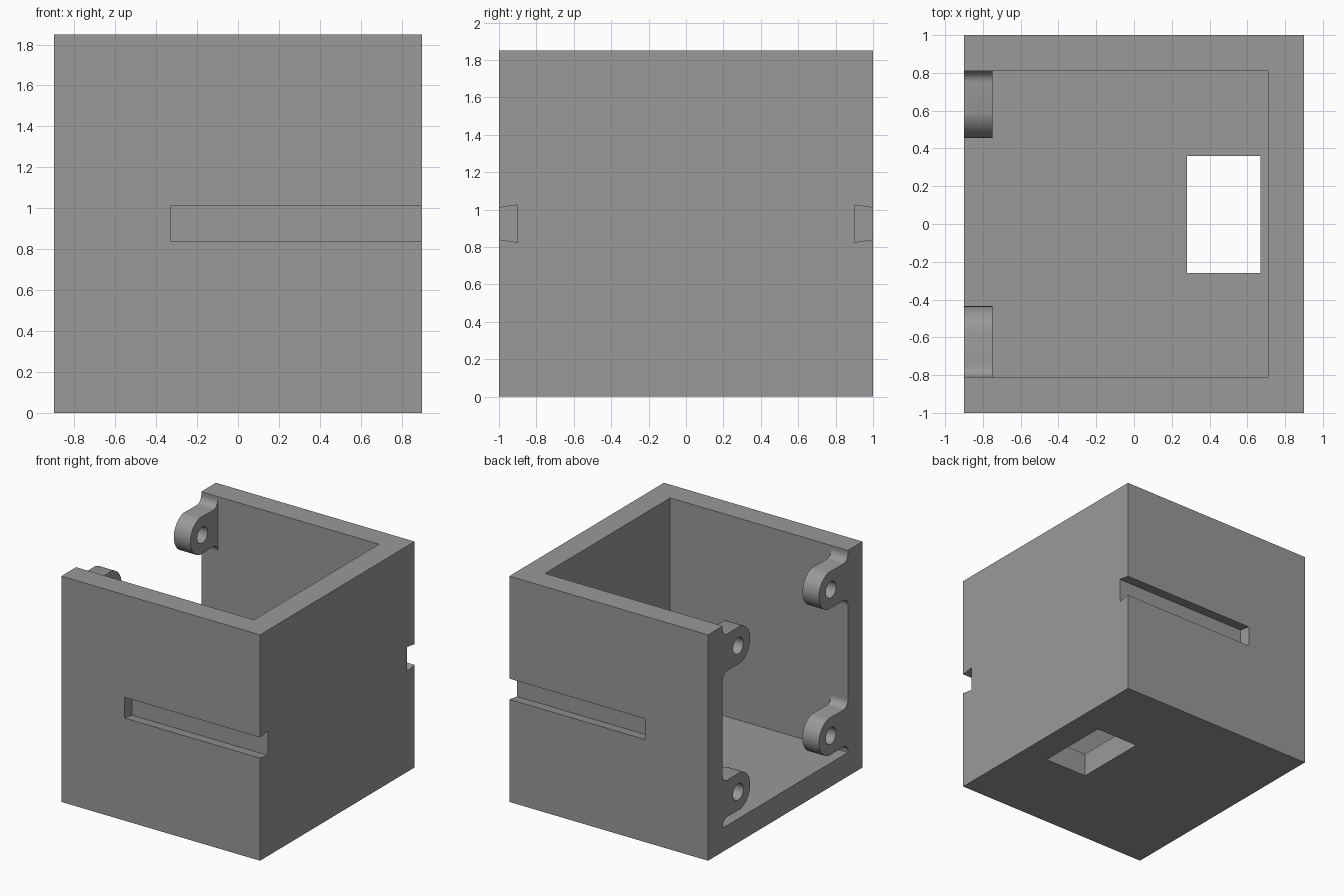
import bpy, bmesh, math

if "Cube" in bpy.data.objects:
    bpy.data.objects.remove(bpy.data.objects["Cube"])

grey = bpy.data.materials.new("plain grey")
grey.diffuse_color = (0.32, 0.32, 0.32, 1)
grey.use_nodes = True
grey.node_tree.nodes["Principled BSDF"].inputs["Base Color"].default_value = grey.diffuse_color


def prism(name, points, axis, start, end):
    """Extrude a flat profile along x (points are y,z) or z (points are x,y)."""
    def place(p, d):
        return (d, p[0], p[1]) if axis == "x" else (p[0], p[1], d)
    bm = bmesh.new()
    low = [bm.verts.new(place(p, start)) for p in points]
    high = [bm.verts.new(place(p, end)) for p in points]
    bm.faces.new(low)
    bm.faces.new(high)
    n = len(points)
    for i in range(n):
        j = (i + 1) % n
        bm.faces.new((low[i], low[j], high[j], high[i]))
    bmesh.ops.recalc_face_normals(bm, faces=bm.faces)
    mesh = bpy.data.meshes.new(name)
    bm.to_mesh(mesh)
    bm.free()
    mesh.materials.append(grey)
    obj = bpy.data.objects.new(name, mesh)
    bpy.context.collection.objects.link(obj)
    return obj


def rect(a0, a1, b0, b1):
    return [(a0, b0), (a1, b0), (a1, b1), (a0, b1)]


def arc(cy, cz, r, a0, a1, steps):
    return [(cy + r * math.cos(math.radians(a0 + (a1 - a0) * i / steps)),
             cz + r * math.sin(math.radians(a0 + (a1 - a0) * i / steps)))
            for i in range(steps + 1)]


def cut(target, cutter):
    mod = target.modifiers.new("cut", "BOOLEAN")
    mod.operation = "DIFFERENCE"
    mod.solver = "EXACT"
    mod.object = cutter
    bpy.context.view_layer.objects.active = target
    bpy.ops.object.modifier_apply(modifier=mod.name)
    bpy.data.objects.remove(cutter)


# Box, open at the top and on the left
box = prism("box", rect(-0.9, 0.9, -1, 1), "z", 0, 1.85)
cut(box, prism("cavity", rect(-1.2, 0.71, -0.81, 0.81), "z", 0.195, 2.2))

# Cable opening in the floor
cut(box, prism("floor_opening", rect(0.28, 0.67, -0.26, 0.36), "z", -0.2, 0.5))

# Dovetail slots in the front and back walls, open at the right end
for s in (-1, 1):
    slope = 0.015 / 0.1
    slot = [(s * 0.9, 0.825), (s * 1.1, 0.825 + 0.2 * slope),
            (s * 1.1, 1.025 - 0.2 * slope), (s * 0.9, 1.025)]
    cut(box, prism("slot", slot, "x", -0.33, 1.2))

# Screw lugs: rounded head, flared with fillets into the wall
WALL, HEAD, FILLET = 0.81, 0.15, 0.06
for s, cy in ((-1, 0.59), (1, 0.61)):
    for level, cz in (("lower", 0.415), ("upper", 1.612)):
        outline = arc(WALL - FILLET, HEAD + FILLET, FILLET, 0, -90, 8)
        outline += arc(cy, 0, HEAD + 0.005, 100, 260, 20)
        outline += arc(WALL - FILLET, -HEAD - FILLET, FILLET, 90, 0, 8)
        side = "back" if s > 0 else "front"
        lug = prism(f"{level}_{side}_lug",
                    [(s * y, cz + z) for y, z in outline], "x", -0.9, -0.75)
        cut(lug, prism("screw_hole", arc(s * cy, cz, 0.067, 0, 345, 23),
                       "x", -1.1, -0.5))
        bpy.ops.object.select_all(action="DESELECT")
        lug.select_set(True)
        bpy.context.view_layer.objects.active = lug
        bpy.ops.object.shade_smooth_by_angle(angle=math.radians(30))
